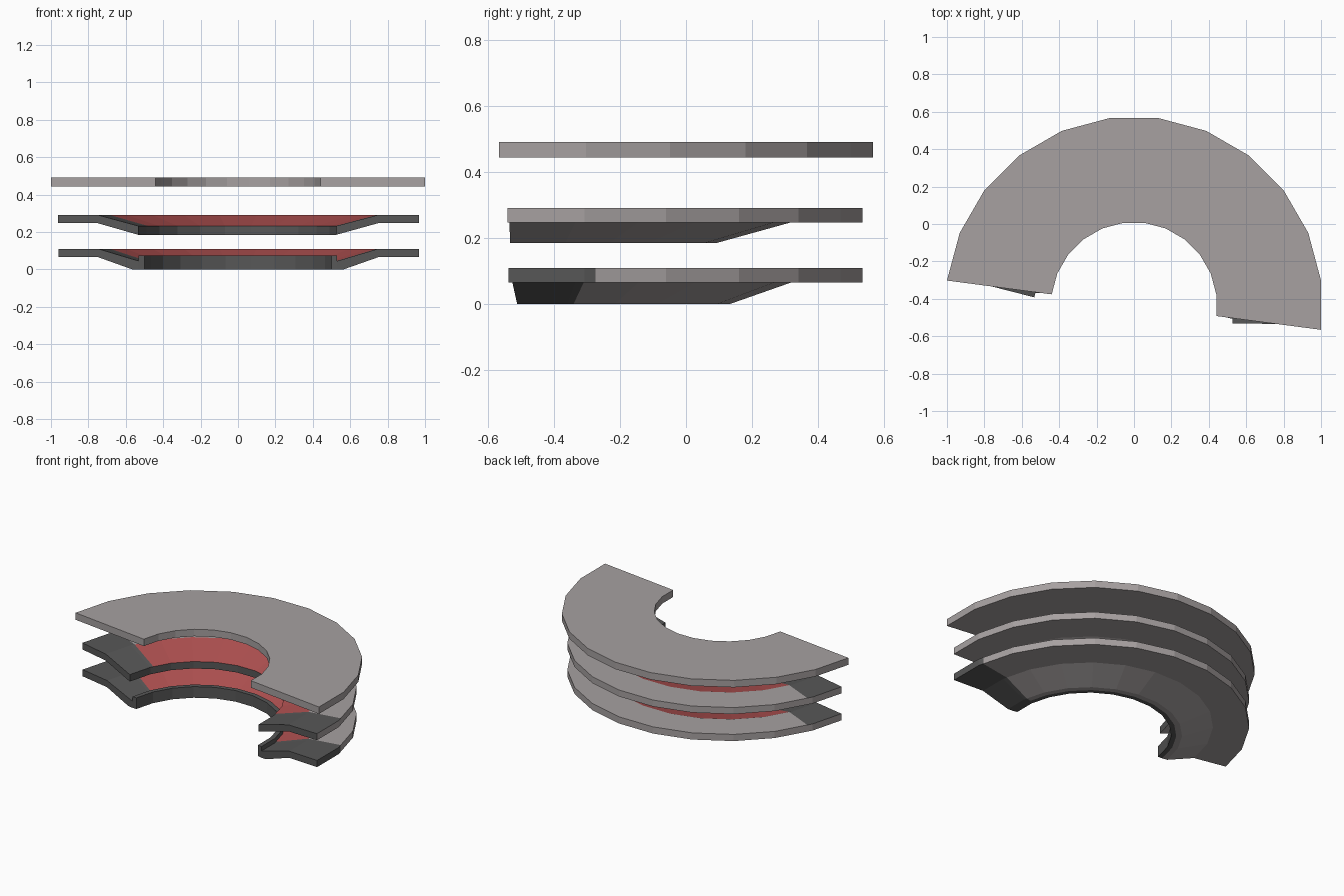
import bpy, bmesh, math

if "Cube" in bpy.data.objects:
    bpy.data.objects.remove(bpy.data.objects["Cube"])

CY = -0.434          # centre of the arcs
N = 12               # twelve 15-degree segments


def material(name, rgb):
    m = bpy.data.materials.new(name)
    m.diffuse_color = (*rgb, 1)
    m.use_nodes = True
    m.node_tree.nodes["Principled BSDF"].inputs["Base Color"].default_value = m.diffuse_color
    return m


LIGHT, DARK, RED = 0, 1, 2
MATS = [material("warm_grey", (0.385, 0.355, 0.355)),
        material("dark_grey", (0.095, 0.095, 0.095)),
        material("seat_red", (0.44, 0.083, 0.083))]


def point(r, a, z):
    """Point on a 24-sided ring of apothem r; the end sides run on straight."""
    k = min(max(round(a / 15), 0), N - 1)
    rad = r / math.cos(math.radians(a - 15 * k))
    t = math.radians(a)
    return (rad * math.cos(t), CY + rad * math.sin(t), z)


def sweep(name, top, bottom, paint, overhang=None, split=None):
    """Sweep a section (paired top and bottom points, outer to inner) round the arc.
    overhang: end angle for each point pair; split: angle where the end piece stops."""
    n = len(top)
    over = overhang or [7.5] * n
    inner = [7.5 + 15 * i for i in range(N - 1)]
    if split:
        inner = sorted(inner + [split, 165 - split])
    bm = bmesh.new()
    rings = []
    for s in range(len(inner) + 2):
        def ang(i):
            if s == 0:
                return -over[i]
            return inner[s - 1] if s <= len(inner) else 165 + over[i]
        rings.append(([bm.verts.new(point(r, ang(i), z)) for i, (r, z) in enumerate(top)],
                      [bm.verts.new(point(r, ang(i), z)) for i, (r, z) in enumerate(bottom)]))

    def face(vs, side, end):
        bm.faces.new(vs).material_index = paint(side, end)

    last = len(rings) - 2
    edge = 2 if split else 0
    for s in range(last + 1):
        (t0, b0), (t1, b1) = rings[s], rings[s + 1]
        end = "right" if s < edge else "left" if s > last - edge else ""
        for i in range(n - 1):
            side = "ledge" if i == 0 else "slope"
            face([t0[i], t1[i], t1[i + 1], t0[i + 1]], side, end)
            face([b0[i], b0[i + 1], b1[i + 1], b1[i]], "under", end)
        face([t0[0], b0[0], b1[0], t1[0]], "rim", end)
        face([t0[-1], t1[-1], b1[-1], b0[-1]], "inside", end)
    for t, b in (rings[0], rings[-1]):
        for i in range(n - 1):
            face([t[i], t[i + 1], b[i + 1], b[i]], "cap", "")
    bmesh.ops.recalc_face_normals(bm, faces=bm.faces)
    me = bpy.data.meshes.new(name)
    bm.to_mesh(me)
    bm.free()
    for m in MATS:
        me.materials.append(m)
    ob = bpy.data.objects.new(name, me)
    bpy.context.collection.objects.link(ob)


def tier_paint(dark_end):
    """Red seating slope, grey ledge, dark end pieces."""
    def paint(side, end):
        if side in ("cap", "inside"):
            return DARK
        if side in ("ledge", "slope") and end:
            return DARK
        if side == "slope":
            return RED
        return DARK if dark_end and end == "right" else LIGHT
    return paint


# flat roof
sweep("roof", [(1.0, 0.49), (0.44, 0.49)], [(1.0, 0.443), (0.44, 0.443)],
      lambda side, end: LIGHT)

# upper seating tier
sweep("upper_tier",
      [(0.967, 0.291), (0.75, 0.291), (0.526, 0.232)],
      [(0.967, 0.247), (0.75, 0.247), (0.526, 0.185)],
      tier_paint(False), [6.25, 7.6, 10.5], 9.5)

# lower seating tier
sweep("lower_tier",
      [(0.967, 0.11), (0.75, 0.11), (0.565, 0.055), (0.53, 0.045)],
      [(0.967, 0.065), (0.75, 0.065), (0.565, 0.0), (0.53, 0.0)],
      tier_paint(True), [6.1, 6.9, 7.7, 7.9], 9.5)

# parapet along the inner edge of the lower tier
sweep("front_parapet", [(0.53, 0.075), (0.50, 0.075)], [(0.53, 0.0), (0.50, 0.0)],
      lambda side, end: DARK, [7.9, 7.6])
